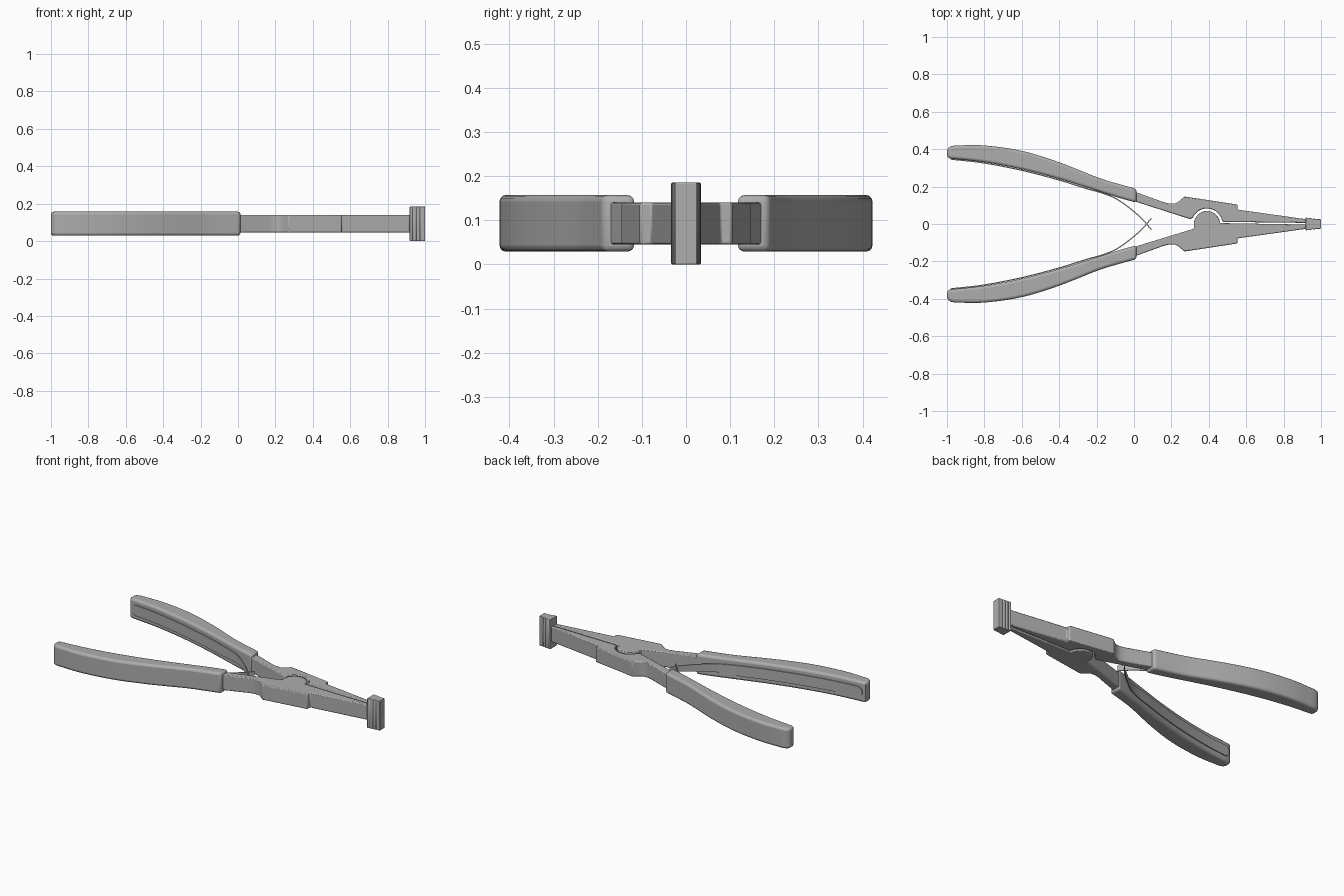
import bpy, bmesh, math
from mathutils import Vector

if "Cube" in bpy.data.objects:
    bpy.data.objects.remove(bpy.data.objects["Cube"])

steel = bpy.data.materials.new("plain grey")
steel.diffuse_color = (0.42, 0.42, 0.42, 1)
steel.use_nodes = True
steel.node_tree.nodes["Principled BSDF"].inputs["Base Color"].default_value = steel.diffuse_color
MID = 0.0925  # height of the middle plane


def smooth_path(pts, n=5):
    """Catmull-Rom curve through the points."""
    p = [Vector(q) for q in pts]
    p = [2 * p[0] - p[1]] + p + [2 * p[-1] - p[-2]]
    out = []
    for i in range(1, len(p) - 2):
        a, b, c, d = p[i - 1:i + 3]
        for k in range(n):
            t = k / n
            out.append(0.5 * (2 * b + (c - a) * t + (2 * a - 5 * b + 4 * c - d) * t * t
                              + (3 * b - a - 3 * c + d) * t ** 3))
    return out + [p[-2]]


def arc(cx, cy, r, a0, a1, n=16):
    return [(cx + r * math.cos(math.radians(a0 + (a1 - a0) * i / n)),
             cy + r * math.sin(math.radians(a0 + (a1 - a0) * i / n))) for i in range(n + 1)]


def finish(name, bm, bevel=0, angle=40, segments=3):
    bmesh.ops.recalc_face_normals(bm, faces=bm.faces)
    me = bpy.data.meshes.new(name)
    bm.to_mesh(me)
    bm.free()
    me.materials.append(steel)
    ob = bpy.data.objects.new(name, me)
    bpy.context.collection.objects.link(ob)
    if bevel:
        m = ob.modifiers.new("rounding", 'BEVEL')
        m.width, m.segments = bevel, segments
        m.limit_method, m.angle_limit = 'ANGLE', math.radians(angle)
    bpy.ops.object.select_all(action='DESELECT')
    ob.select_set(True)
    bpy.context.view_layer.objects.active = ob
    bpy.ops.object.shade_smooth_by_angle(angle=math.radians(30))
    return ob


def slab(name, outline, z0, z1, bevel, **kw):
    """Outline seen from above, extruded upward with rounded edges."""
    bm = bmesh.new()
    f = bm.faces.new([bm.verts.new((x, y, z0)) for x, y in outline])
    r = bmesh.ops.extrude_face_region(bm, geom=[f])
    bmesh.ops.translate(bm, vec=(0, 0, z1 - z0),
                        verts=[v for v in r['geom'] if isinstance(v, bmesh.types.BMVert)])
    return finish(name, bm, bevel, **kw)


def leaf_spring(name, path, s, thick=0.006):
    """Thin upright strip with a rounded rear end, narrowing to its tip."""
    bm = bmesh.new()
    rows = []
    for i, p in enumerate(path):
        t = path[min(i + 1, len(path) - 1)] - path[max(i - 1, 0)]
        n = Vector((-t.y, t.x)).normalized() * thick / 2
        d = p.x - path[0].x
        h = 0.033 if d > 0.033 else max(0.008, math.sqrt(max(0, 0.033 ** 2 - (0.033 - d) ** 2)))
        if p.x > -0.26:
            h = 0.033 - 0.017 * (p.x + 0.26) / 0.36
        rows.append([bm.verts.new((p.x + k * n.x, s * (p.y + k * n.y), MID + w * h))
                     for k, w in ((1, -1), (1, 1), (-1, 1), (-1, -1))])
    for a, b in zip(rows, rows[1:]):
        for j in range(4):
            bm.faces.new((a[j], a[(j + 1) % 4], b[(j + 1) % 4], b[j]))
    bm.faces.new(rows[0])
    bm.faces.new(rows[-1])
    return finish(name, bm)


# Handle grips and leaf springs, mirrored across y
outer = smooth_path([(-0.955, 0.42), (-0.8, 0.42), (-0.6, 0.391), (-0.4, 0.33),
                     (-0.2, 0.251), (-0.1, 0.219), (0.013, 0.188)])
inner = smooth_path([(0.013, 0.114), (-0.1, 0.146), (-0.26, 0.197), (-0.4, 0.24),
                     (-0.6, 0.292), (-0.8, 0.33), (-0.985, 0.35)])
butt = [(-0.995, 0.356), (-1.0, 0.37), (-0.999, 0.395), (-0.99, 0.409), (-0.975, 0.417)]
spring = smooth_path([(-0.98, 0.347), (-0.972, 0.346), (-0.96, 0.344), (-0.945, 0.343),
                      (-0.8, 0.326), (-0.6, 0.287), (-0.4, 0.235),
                      (-0.26, 0.191), (-0.16, 0.162), (-0.077, 0.124),
                      (0.03, 0.04), (0.093, -0.03)])
for side, s in (("back", 1), ("front", -1)):
    grip = [(p[0], s * p[1]) for p in list(outer) + list(inner) + butt]
    slab(side + "_handle_grip", grip, 0.029, 0.157, 0.014)
    leaf_spring(side + "_leaf_spring", spring, s)

# Steel halves: outer edge shared, inner edge has a socket or a hub
edge = [(0.917, 0.026), (0.553, 0.077), (0.553, 0.104), (0.27, 0.147), (0.24, 0.122),
        (0.22, 0.11), (0.19, 0.109), (0.16, 0.116), (-0.03, 0.185), (-0.03, 0.132)]
socket = arc(0.39, 0, 0.083, 157, 8)
slab("back_jaw", edge + [(0.30, 0.026)] + socket + [(0.917, 0.006)], 0.045, 0.14, 0.005, segments=2)
hub = arc(0.39, 0, 0.07, 180, 4)
slab("front_jaw", [(x, -y) for x, y in edge] + [(0.32, -0.025)] + hub + [(0.917, -0.003)],
     0.045, 0.14, 0.005, segments=2)

# Upright nose block with vertical ridges on both sides
ridge = []
for i in range(4):
    x = 0.918 + 0.02 * i
    w = 0.034 - 0.0025 * i
    ridge += [(x, w), (x + 0.012, w - 0.001), (x + 0.016, w - 0.006)]
ridge = ridge[:-1]
ridge[-1] = (1.0, 0.025)
slab("nose_block", ridge + [(x, -y) for x, y in reversed(ridge)], 0.0, 0.185, 0.004, segments=2)
